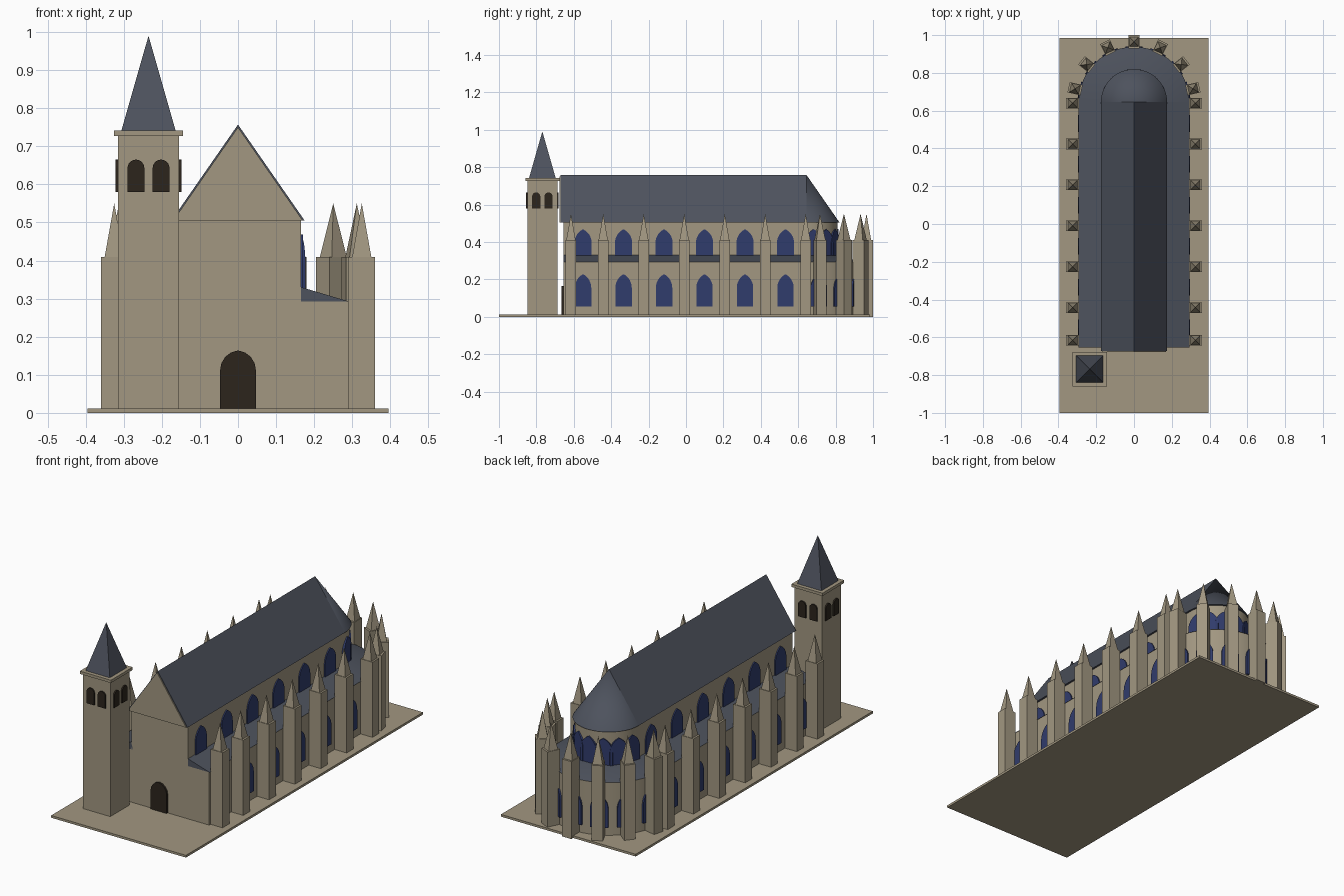
import bpy, bmesh, math
from mathutils import Matrix, Vector

if "Cube" in bpy.data.objects:
    bpy.data.objects.remove(bpy.data.objects["Cube"])


def material(name, rgb):
    m = bpy.data.materials.new(name)
    m.diffuse_color = (*rgb, 1)
    m.use_nodes = True
    m.node_tree.nodes["Principled BSDF"].inputs["Base Color"].default_value = m.diffuse_color
    return m


STONE = material("stone", (0.36, 0.31, 0.22))
SLATE = material("slate", (0.075, 0.085, 0.11))
GLASS = material("glass", (0.03, 0.045, 0.15))
DARK = material("dark_wood", (0.025, 0.018, 0.012))


def finish(name, bm, mat, smooth=False):
    bmesh.ops.recalc_face_normals(bm, faces=bm.faces)
    me = bpy.data.meshes.new(name)
    bm.to_mesh(me)
    bm.free()
    me.materials.append(mat)
    ob = bpy.data.objects.new(name, me)
    bpy.context.collection.objects.link(ob)
    if smooth:
        bpy.ops.object.select_all(action='DESELECT')
        ob.select_set(True)
        bpy.context.view_layer.objects.active = ob
        bpy.ops.object.shade_smooth_by_angle(angle=math.radians(30))
    return ob


def add_box(bm, lo, hi, mat=Matrix()):
    c = [(a + b) / 2 for a, b in zip(lo, hi)]
    s = [b - a for a, b in zip(lo, hi)]
    bmesh.ops.create_cube(bm, size=1, matrix=mat @ Matrix.Translation(c) @ Matrix.Diagonal((*s, 1)))


def box(name, lo, hi, mat):
    bm = bmesh.new()
    add_box(bm, lo, hi)
    return finish(name, bm, mat)


def add_cone(bm, n, r1, r2, z0, z1, mat=Matrix(), turn=0):
    bmesh.ops.create_cone(bm, cap_ends=True, segments=n, radius1=r1, radius2=r2, depth=z1 - z0,
                          matrix=mat @ Matrix.Translation((0, 0, (z0 + z1) / 2)) @ Matrix.Rotation(turn, 4, 'Z'))


def cone(name, n, r1, r2, z0, z1, at, mat, turn=0, smooth=False):
    bm = bmesh.new()
    add_cone(bm, n, r1, r2, z0, z1, Matrix.Translation((*at, 0)), turn)
    return finish(name, bm, mat, smooth)


def add_prism(bm, profile, y0, y1, mat=Matrix()):
    """Extrude an x-z profile from y0 to y1."""
    face = bm.faces.new([bm.verts.new(mat @ Vector((x, y0, z))) for x, z in profile])
    ext = bmesh.ops.extrude_face_region(bm, geom=[face])
    move = mat.to_3x3() @ Vector((0, y1 - y0, 0))
    bmesh.ops.translate(bm, verts=[v for v in ext["geom"] if isinstance(v, bmesh.types.BMVert)], vec=move)


def prism(name, profile, y0, y1, mat):
    bm = bmesh.new()
    add_prism(bm, profile, y0, y1)
    return finish(name, bm, mat)


def arch(w, z0, spring, top, n=6):
    """Pointed (or round) arch outline of half width w."""
    h = top - spring
    c = (h * h - w * w) / (2 * w)
    end = math.atan2(h, c)
    right = [(-c + (w + c) * math.cos(end * i / n), spring + (w + c) * math.sin(end * i / n)) for i in range(n)]
    return [(w, z0)] + right + [(0, top)] + [(-x, z) for x, z in reversed(right)] + [(-w, z0)]


def facing(x, y, angle):
    """Frame whose local -y points outward along the angle."""
    return Matrix.Translation((x, y, 0)) @ Matrix.Rotation(angle + math.pi / 2, 4, 'Z')


CY = 0.645          # centre of the apse
FRONT = -0.655      # front wall
R_NAVE, R_AISLE = 0.165, 0.29
BAY = 0.2165
ARC = [math.pi * (i + 0.5) / 7 for i in range(7)]

# Base slab
box("base_slab", (-0.395, -1, 0), (0.395, 0.985, 0.012), STONE)

# Nave, gable and main roof
box("nave_walls", (-R_NAVE, FRONT, 0), (R_NAVE, CY, 0.505), STONE)
prism("main_roof", [(-0.175, 0.505), (0.175, 0.505), (0, 0.757)], -0.672, CY, SLATE)
prism("front_gable", [(-0.17, 0.505), (0.17, 0.505), (0, 0.75)], -0.677, -0.655, STONE)

# Aisles with lean-to roofs
for side, s in (("left", -1), ("right", 1)):
    a, b = sorted((s * 0.15, s * R_AISLE))
    box(side + "_aisle_walls", (a, FRONT, 0), (b, CY, 0.292), STONE)
    prism(side + "_aisle_roof", [(s * 0.16, 0.292), (s * 0.293, 0.292), (s * 0.16, 0.332)], FRONT, CY, SLATE)

# Rounded apse and ambulatory
cone("apse_wall", 48, R_NAVE, R_NAVE, 0, 0.505, (0, CY), STONE, smooth=True)
cone("apse_roof", 48, 0.175, 0, 0.505, 0.757, (0, CY), SLATE, smooth=True)
cone("ambulatory_wall", 48, R_AISLE, R_AISLE, 0, 0.292, (0, CY), STONE, smooth=True)
cone("ambulatory_roof", 48, 0.293, 0.16, 0.292, 0.332, (0, CY), SLATE, smooth=True)

# Windows: straight bays on both sides, then round the apse
for name, r, outline in (("aisle_windows", R_AISLE, arch(0.044, 0.055, 0.155, 0.228)),
                         ("clerestory_windows", R_NAVE, arch(0.046, 0.32, 0.395, 0.468))):
    bm = bmesh.new()
    for k in range(6):
        y = 0.532 - k * BAY
        for s, ang in ((1, 0), (-1, math.pi)):
            add_prism(bm, outline, -0.006, 0.01, facing(s * r, y, ang))
    for ang in ARC:
        add_prism(bm, outline, -0.006, 0.01, facing(r * math.cos(ang), CY + r * math.sin(ang), ang))
    finish(name, bm, GLASS)

# Buttresses with pyramid pinnacles
places = [facing(s * 0.325, max(0.64 - k * BAY, -0.615), 0 if s > 0 else math.pi)
          for s in (-1, 1) for k in range(7)]
places += [facing(0.32 * math.cos(t), CY + 0.32 * math.sin(t), t) for t in ARC]
piers, pins = bmesh.new(), bmesh.new()
for m in places:
    add_box(piers, (-0.028, -0.035, 0), (0.028, 0.035, 0.41), m)
    add_cone(pins, 4, 0.025 * math.sqrt(2), 0, 0.41, 0.55, m, math.pi / 4)
finish("buttresses", piers, STONE)
finish("pinnacles", pins, STONE)

# Front door
prism("front_door", arch(0.047, 0.005, 0.112, 0.164, 4), FRONT - 0.01, FRONT + 0.01, DARK)

# Bell tower
TX, TY = -0.235, -0.768
box("tower_shaft", (TX - 0.08, TY - 0.08, 0), (TX + 0.08, TY + 0.08, 0.728), STONE)
box("tower_cornice", (TX - 0.091, TY - 0.091, 0.727), (TX + 0.091, TY + 0.091, 0.742), STONE)
cone("tower_spire", 4, 0.071 * math.sqrt(2), 0, 0.742, 0.99, (TX, TY), SLATE, math.pi / 4)
bm = bmesh.new()
for q in range(4):
    ang = q * math.pi / 2
    m = facing(TX + 0.08 * math.cos(ang), TY + 0.08 * math.sin(ang), ang)
    for s in (-1, 1):
        add_prism(bm, arch(0.022, 0.58, 0.643, 0.665), -0.007, 0.01, m @ Matrix.Translation((s * 0.033, 0, 0)))
finish("belfry_openings", bm, DARK)
